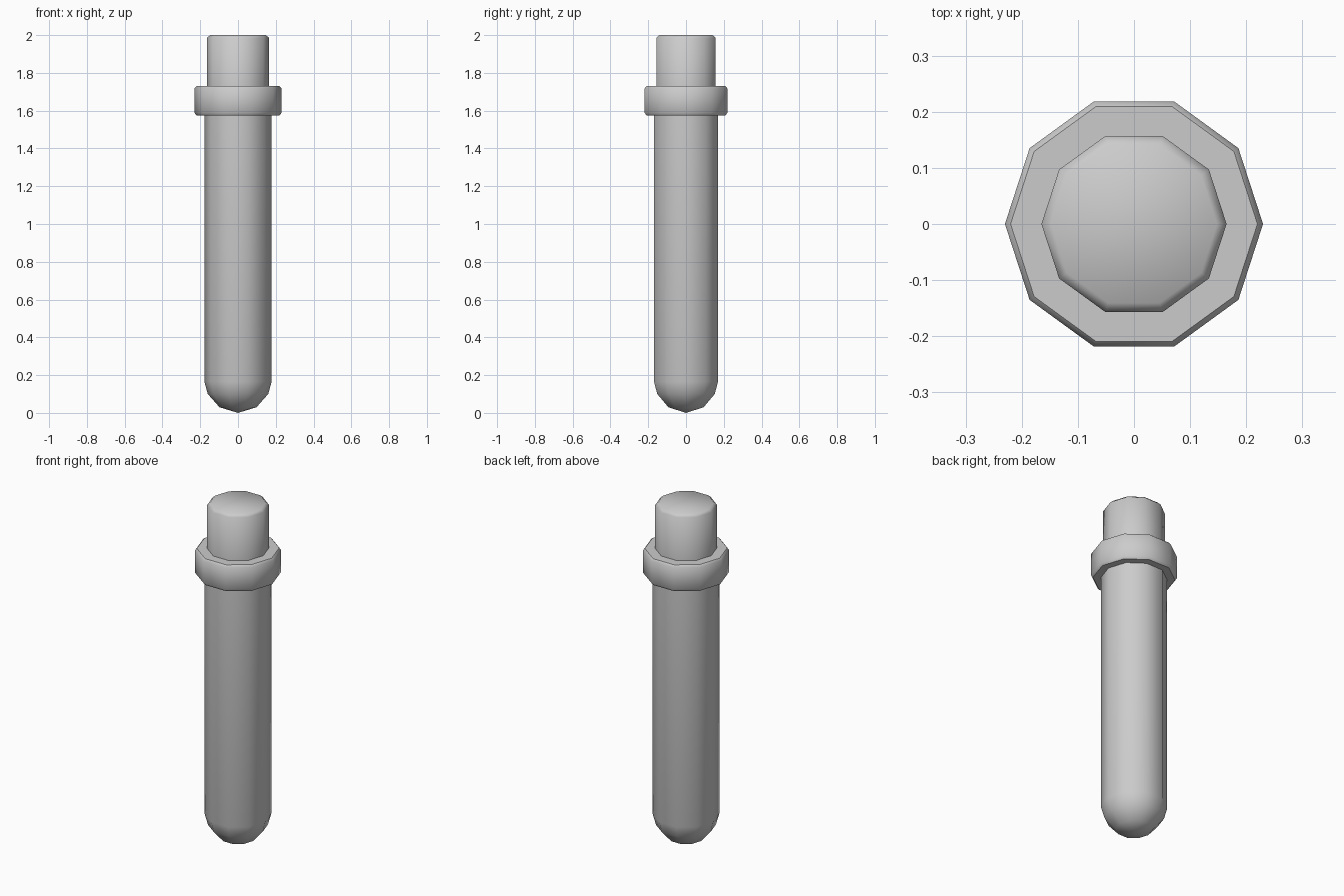
import bpy, bmesh
from math import cos, sin, pi, radians

if "Cube" in bpy.data.objects:
    bpy.data.objects.remove(bpy.data.objects["Cube"])

SIDES = 10


def lathe(name, profile):
    """Spin (radius, z) points around z; zero radius makes a pole."""
    bm = bmesh.new()
    rings = []
    for r, z in profile:
        if r == 0:
            rings.append([bm.verts.new((0, 0, z))] * SIDES)
        else:
            rings.append([bm.verts.new((r * cos(2 * pi * i / SIDES),
                                        r * sin(2 * pi * i / SIDES), z))
                          for i in range(SIDES)])
    for a, b in zip(rings, rings[1:]):
        for i in range(SIDES):
            j = (i + 1) % SIDES
            bm.faces.new(list(dict.fromkeys((a[i], a[j], b[j], b[i]))))
    # Cap open ends with a flat polygon
    for ring in (rings[0], rings[-1]):
        if ring[0] is not ring[1]:
            bm.faces.new(ring)
    bmesh.ops.recalc_face_normals(bm, faces=bm.faces)
    mesh = bpy.data.meshes.new(name)
    bm.to_mesh(mesh)
    bm.free()
    obj = bpy.data.objects.new(name, mesh)
    bpy.context.collection.objects.link(obj)
    bpy.ops.object.select_all(action='DESELECT')
    obj.select_set(True)
    bpy.context.view_layer.objects.active = obj
    bpy.ops.object.shade_smooth_by_angle(angle=radians(50))
    return obj


# Round-bottomed tube with a chamfered collar at its mouth
lathe("tube", [(0, 0), (0.098, 0.03), (0.16, 0.10), (0.178, 0.165),
               (0.178, 1.575), (0.22, 1.575), (0.23, 1.588),
               (0.23, 1.718), (0.22, 1.73), (0.165, 1.73)])

# Stopper seated in the collar
lathe("stopper", [(0.165, 1.70), (0.165, 1.985), (0.148, 2.0)])
